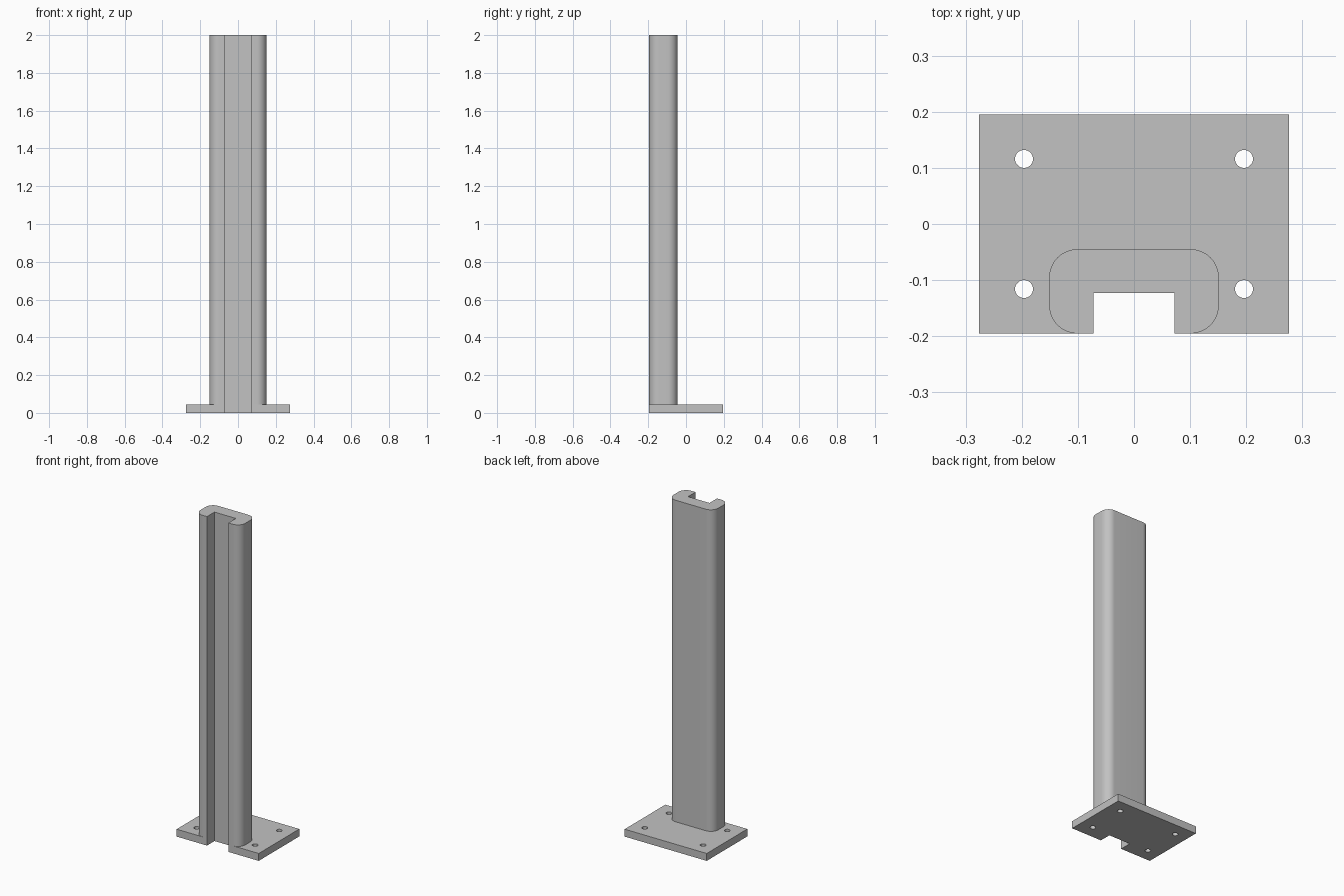
import bpy
import bmesh
from math import cos, sin, pi, radians
from mathutils import Matrix

cube = bpy.data.objects.get("Cube")
if cube:
    bpy.data.objects.remove(cube, do_unlink=True)

# Overall dimensions
PLATE_X, PLATE_Y, PLATE_Z = 0.276, 0.195, 0.045
POST_X, POST_BACK, POST_TOP, POST_R = 0.151, -0.045, 2.0, 0.05
SLOT_X, SLOT_BACK = 0.072, -0.123
HOLE_X, HOLE_Y, HOLE_R = 0.196, 0.116, 0.016
FRONT = -PLATE_Y

steel = bpy.data.materials.new("grey_steel")
colour = (0.54, 0.54, 0.54, 1)
steel.use_nodes = True
steel.diffuse_color = colour
steel.node_tree.nodes["Principled BSDF"].inputs["Base Color"].default_value = colour


def add_object(name, bm):
    bmesh.ops.recalc_face_normals(bm, faces=bm.faces)
    mesh = bpy.data.meshes.new(name)
    bm.to_mesh(mesh)
    bm.free()
    mesh.materials.append(steel)
    obj = bpy.data.objects.new(name, mesh)
    bpy.context.collection.objects.link(obj)
    return obj


def prism(name, half, z0, z1):
    """Mirror a half outline (x > 0, front to back) and extrude it upwards."""
    outline = half + [(-x, y) for x, y in reversed(half)]
    bm = bmesh.new()
    face = bm.faces.new([bm.verts.new((x, y, z0)) for x, y in outline])
    top = bmesh.ops.extrude_face_region(bm, geom=[face], use_keep_orig=True)
    verts = [v for v in top["geom"] if isinstance(v, bmesh.types.BMVert)]
    bmesh.ops.translate(bm, verts=verts, vec=(0, 0, z1 - z0))
    return add_object(name, bm)


def corner(cx, cy, start, steps=16):
    """Quarter-round corner, counter-clockwise from the start angle."""
    angles = [start + pi / 2 * i / steps for i in range(steps + 1)]
    return [(cx + POST_R * cos(a), cy + POST_R * sin(a)) for a in angles]


def activate(obj):
    bpy.ops.object.select_all(action='DESELECT')
    obj.select_set(True)
    bpy.context.view_layer.objects.active = obj


# Slot shared by the plate and the post
slot = [(SLOT_X, SLOT_BACK), (SLOT_X, FRONT)]

# Base plate with its front notch
plate = prism("base_plate", slot + [(PLATE_X, FRONT), (PLATE_X, PLATE_Y)], 0, PLATE_Z)

# Upright channel with rounded outer corners
cx = POST_X - POST_R
post = prism("upright_channel",
             slot + corner(cx, FRONT + POST_R, -pi / 2) + corner(cx, POST_BACK - POST_R, 0),
             PLATE_Z, POST_TOP)

# Four bolt holes
bm = bmesh.new()
for sx in (-1, 1):
    for sy in (-1, 1):
        bmesh.ops.create_cone(bm, cap_ends=True, segments=32, radius1=HOLE_R,
                              radius2=HOLE_R, depth=0.2,
                              matrix=Matrix.Translation((sx * HOLE_X, sy * HOLE_Y, 0.02)))
cutter = add_object("bolt_hole_cutter", bm)
cutter.hide_render = True
cut = plate.modifiers.new("bolt_holes", 'BOOLEAN')
cut.operation = 'DIFFERENCE'
cut.solver = 'EXACT'
cut.object = cutter
activate(plate)
bpy.ops.object.modifier_apply(modifier=cut.name)
bpy.data.objects.remove(cutter, do_unlink=True)

# Smooth rounds, crisp edges
for obj in (plate, post):
    activate(obj)
    bpy.ops.object.shade_smooth_by_angle(angle=radians(30))
